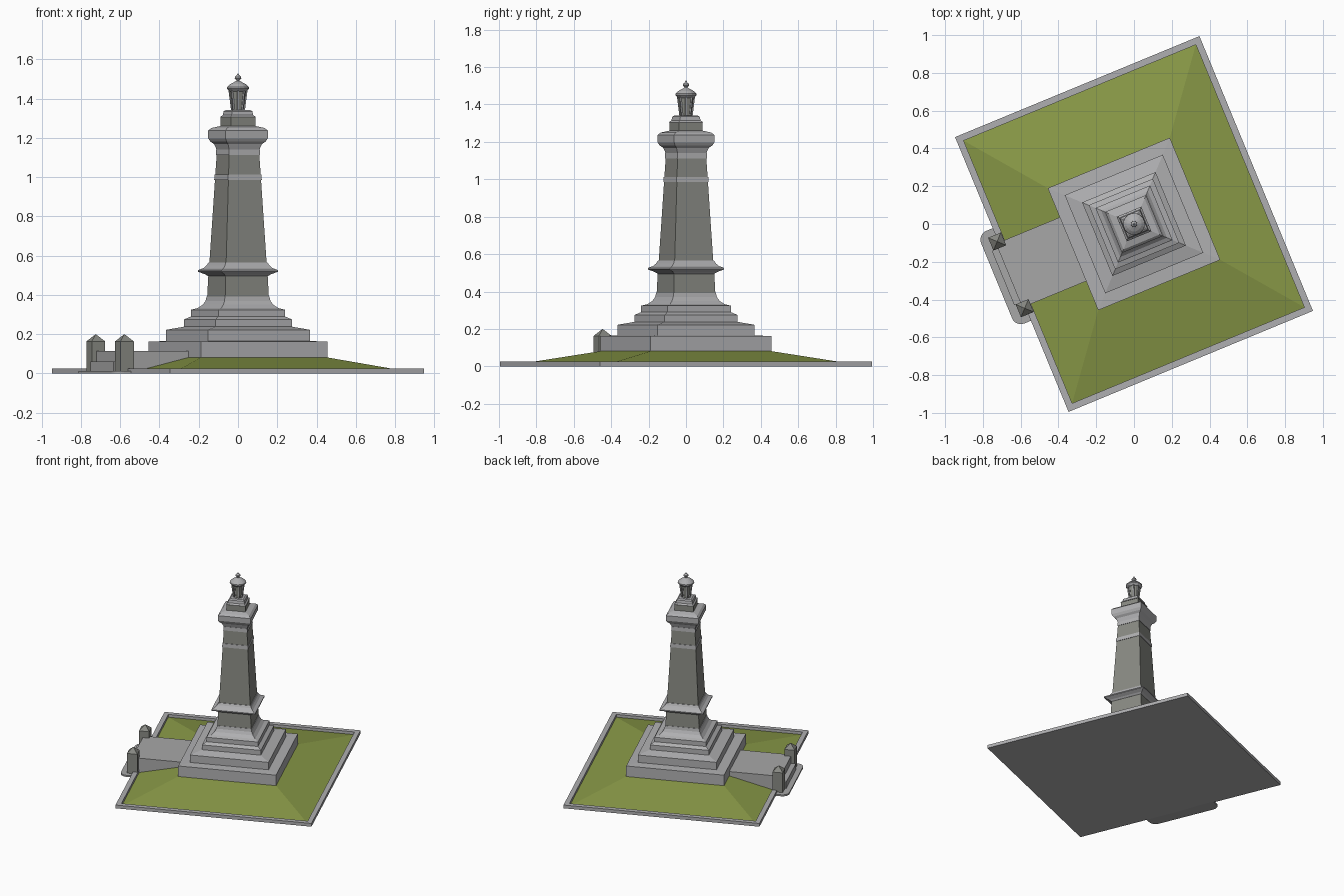
import bpy, math
from mathutils import Matrix

if "Cube" in bpy.data.objects:
    bpy.data.objects.remove(bpy.data.objects["Cube"])

TURN = Matrix.Rotation(math.radians(22.45), 4, 'Z')
K = 1.307  # silhouette half-width of a turned square / its half side


def mat(name, c):
    m = bpy.data.materials.new(name)
    m.diffuse_color = (*c, 1)
    m.use_nodes = True
    m.node_tree.nodes["Principled BSDF"].inputs["Base Color"].default_value = m.diffuse_color
    return m


light = mat("light_stone", (0.43, 0.43, 0.44))
dark = mat("dark_stone", (0.245, 0.25, 0.225))
paving = mat("paving", (0.39, 0.39, 0.39))
green = mat("grass", (0.25, 0.32, 0.063))


def make(name, verts, faces, m):
    me = bpy.data.meshes.new(name)
    me.from_pydata([TURN @ Matrix.Translation(v).translation for v in verts], [], faces)
    me.materials.append(m)
    me.update()
    ob = bpy.data.objects.new(name, me)
    bpy.context.collection.objects.link(ob)
    return ob


def loft(name, rings, m):
    """Join equal-length closed rings (bottom to top) and cap both ends."""
    n = len(rings[0])
    verts = [p for r in rings for p in r]
    faces = [(i * n + j, i * n + (j + 1) % n, (i + 1) * n + (j + 1) % n, (i + 1) * n + j)
             for i in range(len(rings) - 1) for j in range(n)]
    faces += [tuple(reversed(range(n))), tuple(range(len(verts) - n, len(verts)))]
    return make(name, verts, faces, m)


def rect(u, v, z, cu=0, cv=0):
    return [(cu + a * u, cv + b * v, z) for a, b in ((-1, -1), (1, -1), (1, 1), (-1, 1))]


def square_tower(name, profile, m, cu=0, cv=0):
    """Profile is (silhouette half-width, z)."""
    return loft(name, [rect(r / K, r / K, z, cu, cv) for r, z in profile], m)


def box(name, u0, u1, v, z0, z1, m):
    c, h = (u0 + u1) / 2, (u1 - u0) / 2
    return loft(name, [rect(h, v, z, c) for z in (z0, z1)], m)


def turned(name, profile, n, m):
    return loft(name, [[(r * math.cos(math.tau * (i + .5) / n), r * math.sin(math.tau * (i + .5) / n), z)
                        for i in range(n)] for r, z in profile], m)


# Base plate, kerb and sloping lawn
U, V, T, H = 0.70, 0.787, 0.035, 0.025
box("base_plate", -U + .01, U - .01, V - .01, 0, 0.003, light)
rings = [rect(U, V, 0), rect(U, V, H), rect(U - T, V - T, H), rect(U - T, V - T, 0)]
kv = [p for r in rings for p in r]
kf = [(i * 4 + j, i * 4 + (j + 1) % 4, (i + 1) % 4 * 4 + (j + 1) % 4, (i + 1) % 4 * 4 + j)
      for i in range(4) for j in range(4)]
make("kerb", kv, kf, light)
loft("lawn", [rect(U - T, V - T, 0.004), rect(0.35, 0.35, 0.081)], green)

# Stepped plinth and flared foot
square_tower("plinth", [(.457, .01), (.457, .162), (.367, .165), (.367, .222), (.275, .238),
                        (.275, .275), (.24, .29), (.24, .324), (.205, .333), (.18, .35),
                        (.165, .37), (.16, .392)], light)
# Lower shaft, cornice, tapering shaft
square_tower("lower_shaft", [(.157, .39), (.151, .505)], dark)
square_tower("cornice", [(.152, .495), (.168, .505), (.204, .518), (.204, .526), (.175, .537),
                         (.16, .55), (.15, .565)], light)


def shaft_r(z):
    return .146 + (.107 - .146) * (z - .56) / .58


square_tower("upper_shaft", [(shaft_r(.56), .56), (shaft_r(1.145), 1.145)], dark)
# Light bands on the shaft
for nm, a, b in (("shaft_band", .985, 1.013), ("neck_band", 1.112, 1.14)):
    square_tower(nm, [(shaft_r(a) + .004, a), (shaft_r(b) + .004, b)], light)
# Capital and crowning blocks
square_tower("capital", [(.108, 1.138), (.116, 1.155), (.122, 1.168), (.14, 1.18), (.152, 1.197),
                         (.153, 1.236), (.135, 1.25), (.09, 1.26)], light)
square_tower("crown_block", [(.088, 1.255), (.088, 1.308)], dark)
square_tower("crown_step", [(.092, 1.305), (.078, 1.315), (.073, 1.335), (.06, 1.342)], light)

# Lantern: glazing, corner bars, roof, finial
turned("lantern_body", [(.03, 1.338), (.043, 1.44)], 8, dark)
for i in range(8):
    a = math.tau * (i + .5) / 8
    c, s = math.cos(a), math.sin(a)
    loft("lantern_bar", [rect(.004, .004, z, r * c, r * s) for r, z in ((.03, 1.338), (.043, 1.44))], light)
turned("lantern_roof", [(.043, 1.435), (.058, 1.45), (.057, 1.458), (.04, 1.473), (.02, 1.484),
                        (.009, 1.49), (.008, 1.495)], 16, light)
turned("finial", [(.008, 1.492), (.017, 1.502), (.016, 1.51), (.007, 1.518), (.003, 1.527)], 12, light)

# Causeway with entrance steps
box("causeway", -.715, -.34, .183, .005, .114, paving)
box("entrance_step", -.75, -.70, .155, .005, .06, paving)
# Rounded entrance slab
R, sv, su = .05, .265, .787
out = [(-.69, sv)]
for cv, a0 in ((sv - R, 90), (-sv + R, 180)):
    for k in range(7):
        a = math.radians(a0 + 15 * k)
        out.append((-su + R + R * math.cos(a), cv + R * math.sin(a)))
out.append((-.69, -sv))
loft("entrance_slab", [[(u, v, z) for u, v in out] for z in (0, .012)], paving)
# Gate pillars with pyramid caps
for s in (-1, 1):
    square_tower("gate_pillar", [(.048, .008), (.048, .163), (.0015, .199)], dark, -.705, .191 * s)
